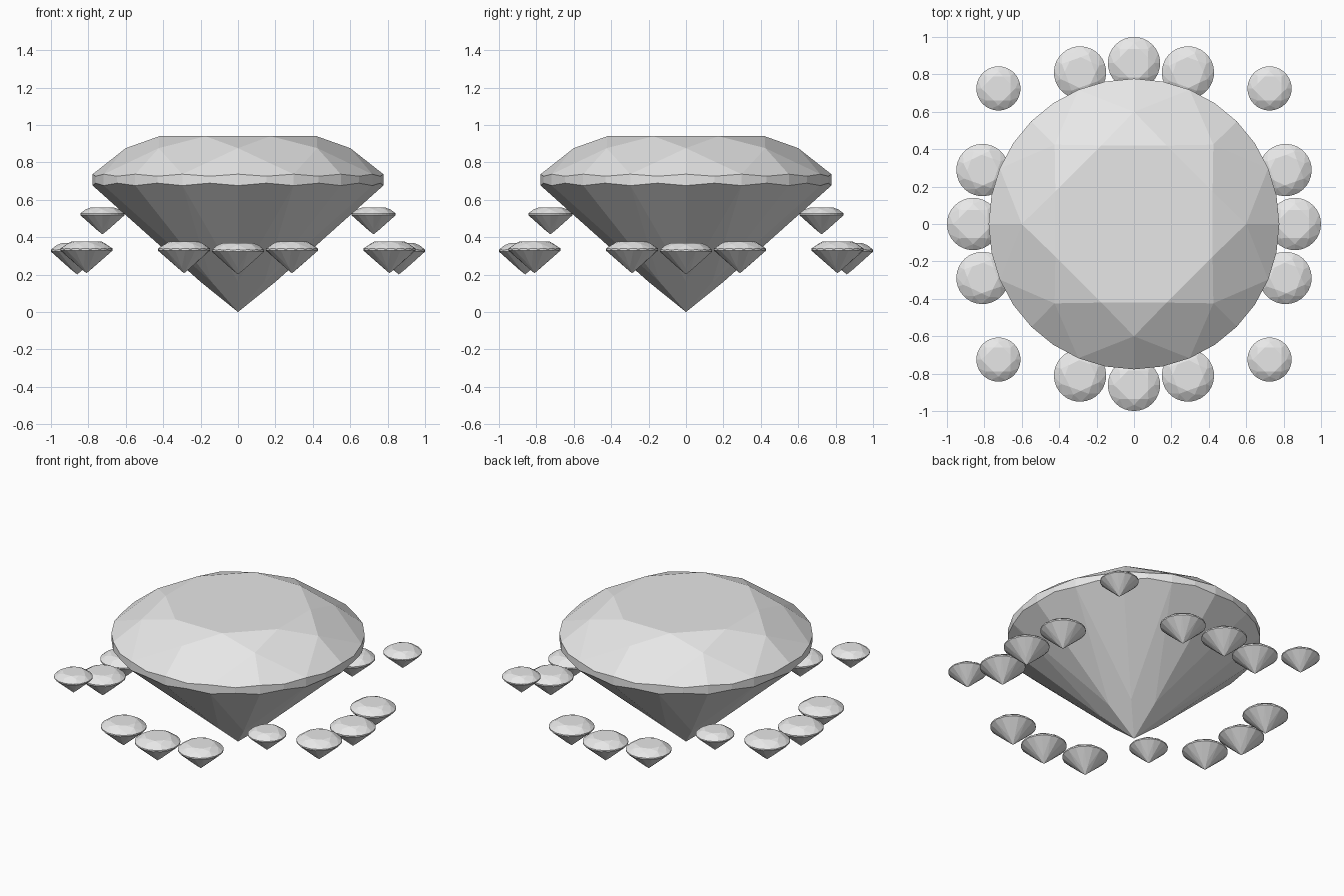
import bpy, bmesh, math

if "Cube" in bpy.data.objects:
    bpy.data.objects.remove(bpy.data.objects["Cube"])

stone = bpy.data.materials.new("pale_grey_stone")
stone.diffuse_color = (0.8, 0.8, 0.8, 1)
stone.use_nodes = True
stone.node_tree.nodes["Principled BSDF"].inputs["Base Color"].default_value = stone.diffuse_color

STEP = math.pi / 16          # 32 points around the girdle


def brilliant_mesh():
    """Round brilliant cut: table, stars, kites, scalloped girdle, pavilion."""
    bm = bmesh.new()

    def point(r, i, z):
        a = i * STEP
        return bm.verts.new((r * math.cos(a), r * math.sin(a), z))

    table = [point(0.455, 4 * k + 2, 0.94) for k in range(8)]
    star = [point(0.60, 4 * k, 0.876) for k in range(8)]
    upper = [point(0.777, i, 0.726 if i % 2 else 0.737) for i in range(32)]
    lower = [point(0.777, i, 0.689 if i % 2 else 0.676) for i in range(32)]
    side = [point(0.20, 4 * k, 0.161) for k in range(8)]
    culet = bm.verts.new((0, 0, 0))

    bm.faces.new(table)
    for k in range(8):
        n, g = (k + 1) % 8, 4 * k
        end = (g + 4) % 32
        # crown: star triangle, main kite, two upper girdle facets
        bm.faces.new((table[k - 1], star[k], table[k]))
        bm.faces.new((table[k], star[k], upper[g + 2], star[n]))
        bm.faces.new((star[k], upper[g], upper[g + 1], upper[g + 2]))
        bm.faces.new((star[n], upper[g + 2], upper[g + 3], upper[end]))
        # pavilion: main kite, two long lower girdle facets
        bm.faces.new((culet, side[n], lower[g + 2], side[k]))
        bm.faces.new((side[k], lower[g + 2], lower[g + 1], lower[g]))
        bm.faces.new((side[n], lower[end], lower[g + 3], lower[g + 2]))
    # girdle band
    for i in range(32):
        j = (i + 1) % 32
        bm.faces.new((lower[i], lower[j], upper[j], upper[i]))
    bmesh.ops.recalc_face_normals(bm, faces=bm.faces)

    mesh = bpy.data.meshes.new("brilliant_cut")
    bm.to_mesh(mesh)
    bm.free()
    mesh.materials.append(stone)
    return mesh


mesh = brilliant_mesh()


def place(name, scale, x=0, y=0, z=0, turn=0):
    ob = bpy.data.objects.new(name, mesh)
    ob.location = (x, y, z)
    ob.scale = (scale,) * 3
    ob.rotation_euler.z = turn
    bpy.context.collection.objects.link(ob)


# large centre stone
place("centre_stone", 1)

# on each side a trio of small stones, with a smaller one at each corner
for q in range(4):
    base = q * math.pi / 2
    for offset, z in ((-19.6, 0.207), (0, 0.201), (19.6, 0.207)):
        a = base + math.radians(offset)
        place("small_stone", 0.18, 0.86 * math.cos(a), 0.86 * math.sin(a), z, a)
    a = base + math.pi / 4
    place("corner_stone", 0.152, 1.025 * math.cos(a), 1.025 * math.sin(a), 0.415, a)
